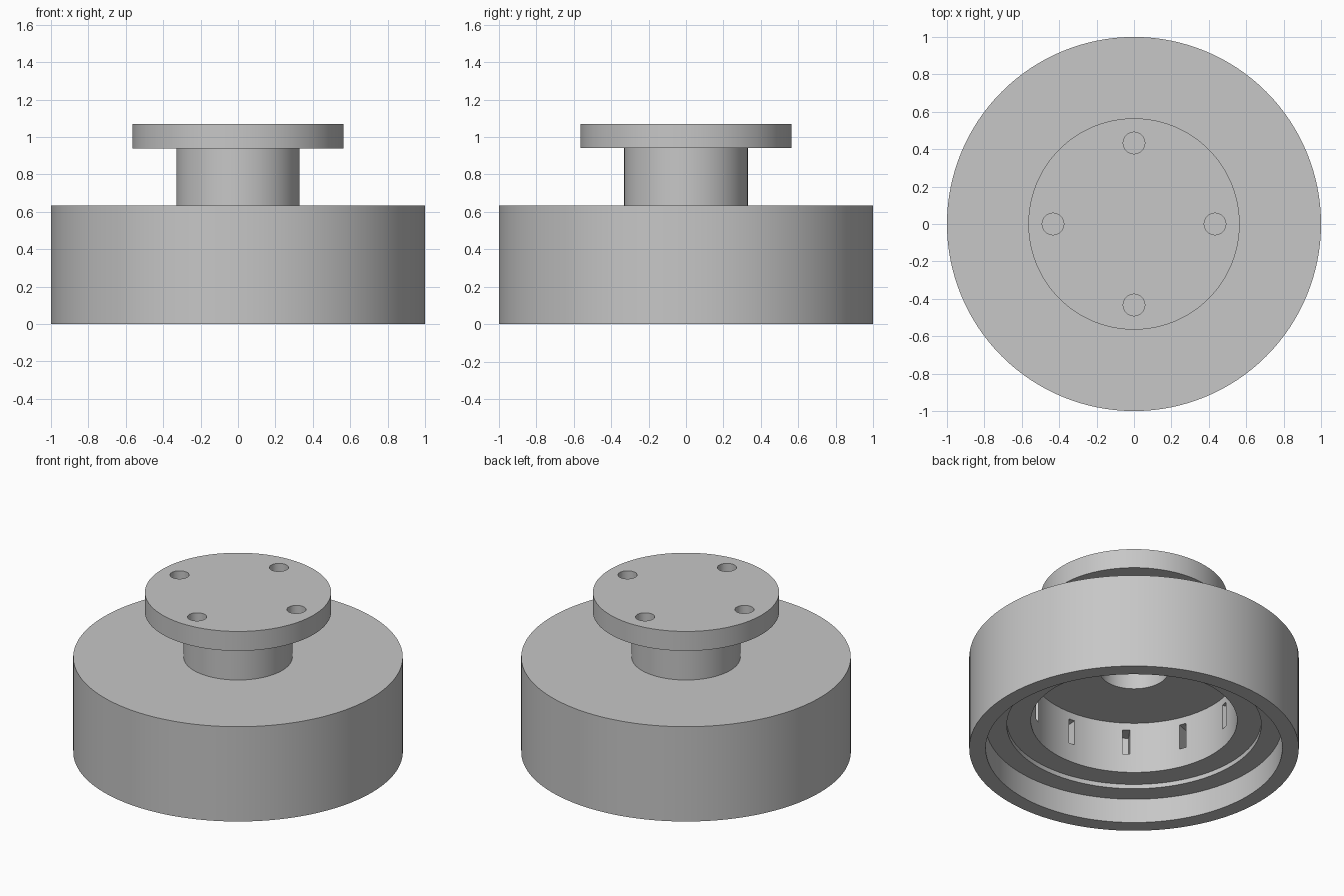
import bpy
import bmesh
from math import cos, sin, pi, radians
from mathutils import Matrix, Vector

cube = bpy.data.objects.get("Cube")
if cube:
    bpy.data.objects.remove(cube, do_unlink=True)

# Single metal colour
GREY = (0.57, 0.57, 0.57, 1)
metal = bpy.data.materials.new("grey metal")
metal.use_nodes = True
metal.diffuse_color = GREY
metal.node_tree.nodes["Principled BSDF"].inputs["Base Color"].default_value = GREY


def add_object(name, bm):
    """Turn a bmesh into a linked object in the metal colour."""
    bmesh.ops.recalc_face_normals(bm, faces=bm.faces)
    mesh = bpy.data.meshes.new(name)
    bm.to_mesh(mesh)
    bm.free()
    mesh.materials.append(metal)
    obj = bpy.data.objects.new(name, mesh)
    bpy.context.collection.objects.link(obj)
    return obj


def revolve(name, profile, steps=128):
    """Spin an (r, z) profile about the z axis."""
    bm = bmesh.new()
    verts = [bm.verts.new((r, 0, z)) for r, z in profile]
    edges = [bm.edges.new(pair) for pair in zip(verts, verts[1:])]
    bmesh.ops.spin(bm, geom=verts + edges, cent=(0, 0, 0), axis=(0, 0, 1),
                   angle=2 * pi, steps=steps, use_merge=True)
    bmesh.ops.remove_doubles(bm, verts=bm.verts, dist=1e-4)
    return add_object(name, bm)


def cut(target, cutter):
    """Subtract a helper and make the cut permanent."""
    cutter.hide_render = True
    mod = target.modifiers.new("cut", 'BOOLEAN')
    mod.operation = 'DIFFERENCE'
    mod.solver = 'EXACT'
    mod.object = cutter
    bpy.context.view_layer.objects.active = target
    bpy.ops.object.modifier_apply(modifier=mod.name)
    bpy.data.objects.remove(cutter, do_unlink=True)


# Drum, neck and flange in one turned piece, hollow underneath
outside = [(0, 1.07), (0.565, 1.07), (0.565, 0.94), (0.33, 0.94),
           (0.33, 0.635), (1, 0.635), (1, 0)]
inside = [(0.9, 0), (0.9, 0.163), (0.772, 0.163), (0.772, 0.193),
          (0.626, 0.193), (0.626, 0.537), (0.207, 0.537),
          (0.207, 0.94), (0, 0.94)]
hub = revolve("flanged_drum_hub", outside + inside)

# Four bolt holes through the flange
bm = bmesh.new()
for i in range(4):
    a = i * pi / 2
    spot = Vector((0.433 * cos(a), 0.433 * sin(a), 1.0))
    bmesh.ops.create_cone(bm, cap_ends=True, segments=32, radius1=0.058,
                          radius2=0.058, depth=0.3,
                          matrix=Matrix.Translation(spot))
cut(hub, add_object("bolt_hole_cutter", bm))

# Ring of narrow upright slots in the inner wall
SLOTS = 11
bm = bmesh.new()
for i in range(SLOTS):
    turn = Matrix.Rotation(radians(234.4) + i * 2 * pi / SLOTS, 4, 'Z')
    place = Matrix.Translation((0.65, 0, 0.404))
    bmesh.ops.create_cube(bm, size=1, matrix=turn @ place
                          @ Matrix.Diagonal((0.15, 0.045, 0.168, 1)))
cut(hub, add_object("slot_cutter", bm))

# Smooth round walls with crisp edges
bpy.ops.object.select_all(action='DESELECT')
hub.select_set(True)
bpy.context.view_layer.objects.active = hub
bpy.ops.object.shade_smooth_by_angle(angle=radians(30))
